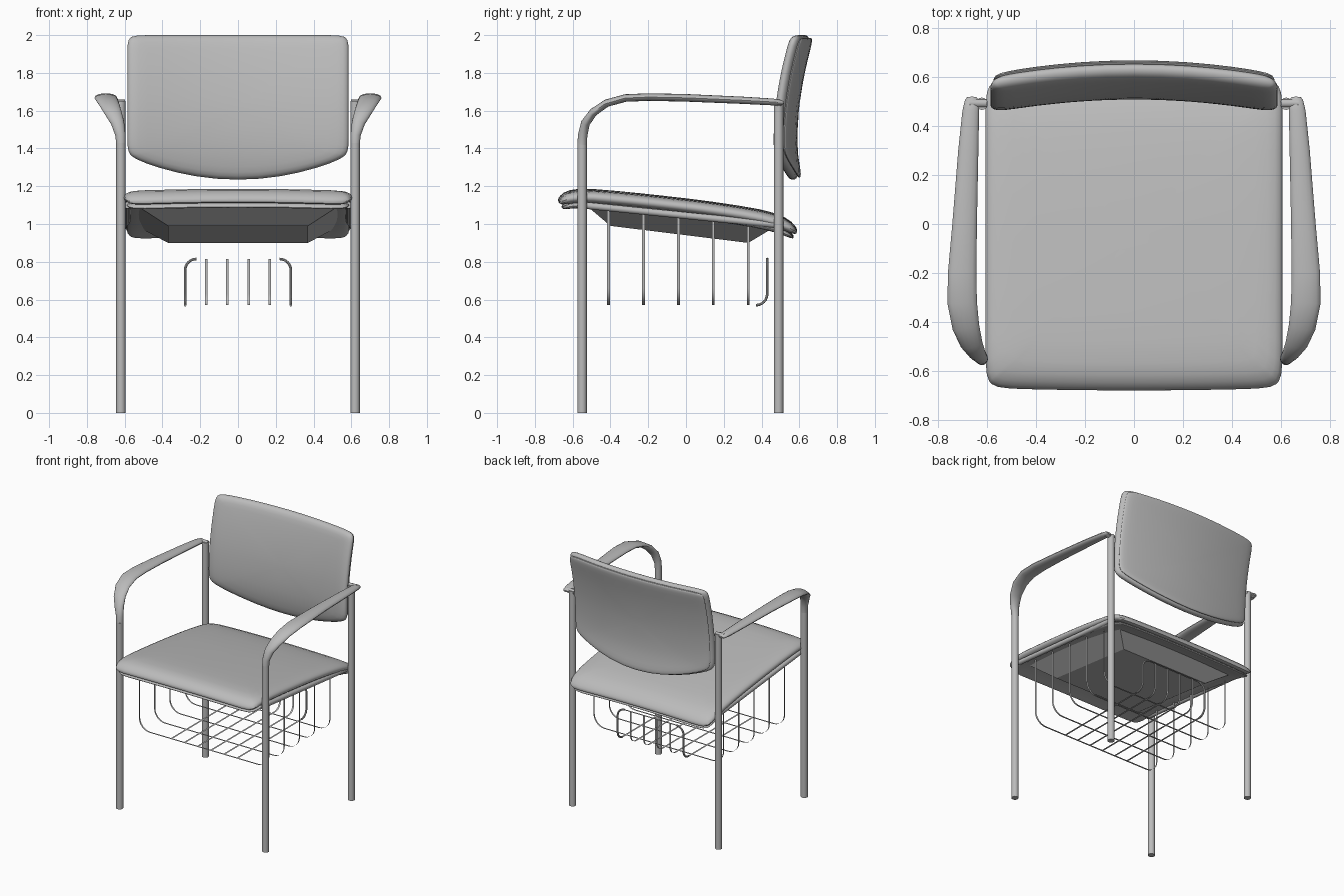
import bpy, math
from mathutils import Vector

cube = bpy.data.objects.get("Cube")
if cube:
    bpy.data.objects.remove(cube, do_unlink=True)

grey = bpy.data.materials.new("light_grey")
grey.use_nodes = True
grey.diffuse_color = (0.5, 0.5, 0.5, 1)
grey.node_tree.nodes["Principled BSDF"].inputs["Base Color"].default_value = (0.5, 0.5, 0.5, 1)


def make(name, verts, faces, smooth=True):
    me = bpy.data.meshes.new(name)
    me.from_pydata([tuple(v) for v in verts], [], faces)
    me.materials.append(grey)
    ob = bpy.data.objects.new(name, me)
    bpy.context.scene.collection.objects.link(ob)
    if smooth:
        bpy.ops.object.select_all(action='DESELECT')
        ob.select_set(True)
        bpy.context.view_layer.objects.active = ob
        bpy.ops.object.shade_smooth_by_angle(angle=math.radians(40))
    return ob


def loft(name, rings):
    """Skin a list of equal rings and cap both ends."""
    n = len(rings[0])
    verts = [v for ring in rings for v in ring]
    faces = [(k * n + i, k * n + (i + 1) % n, (k + 1) * n + (i + 1) % n, (k + 1) * n + i)
             for k in range(len(rings) - 1) for i in range(n)]
    faces += [tuple(reversed(range(n))), tuple(range(len(verts) - n, len(verts)))]
    return make(name, verts, faces)


def tangent(pts, i):
    return (pts[min(i + 1, len(pts) - 1)] - pts[max(i - 1, 0)]).normalized()


def sweep(name, pts, sizes, n=16, side=Vector((1, 0, 0))):
    """Elliptical tube: sizes are (half width along side, half thickness)."""
    pts = [Vector(p) for p in pts]
    rings = []
    for i, p in enumerate(pts):
        t = tangent(pts, i)
        u = (side - t * side.dot(t)).normalized()
        w = t.cross(u)
        a, b = sizes[i]
        rings.append([p + u * a * math.cos(2 * math.pi * j / n) + w * b * math.sin(2 * math.pi * j / n)
                      for j in range(n)])
    return loft(name, rings)


def rod(name, p, q, r, side=Vector((1, 0, 0))):
    return sweep(name, [p, q], [(r, r)] * 2, side=side)


def strip(name, pts, width):
    """Flat band of wire, width is a half-width vector."""
    pts, w = [Vector(p) for p in pts], Vector(width)
    verts = [v for p in pts for v in (p - w, p + w)]
    return make(name, verts, [(2 * i, 2 * i + 1, 2 * i + 3, 2 * i + 2) for i in range(len(pts) - 1)])


def arc(r, steps=6):
    """Quarter turn from (0, r) to (r, 0), as offsets from the sharp corner."""
    return [(r - r * math.cos(a), r - r * math.sin(a))
            for a in (math.pi / 2 * i / steps for i in range(steps + 1))]


def interp(table, x):
    """Smooth interpolation through a short table."""
    for i in range(len(table) - 1):
        (x0, y0), (x1, y1) = table[i], table[i + 1]
        if x <= x1 or i == len(table) - 2:
            (xa, ya), (xb, yb) = table[max(i - 1, 0)], table[min(i + 2, len(table) - 1)]
            h, f = x1 - x0, (x - x0) / (x1 - x0)
            m0, m1 = (y1 - ya) / (x1 - xa) * h, (yb - y0) / (xb - x0) * h
            return (y0 * (2 * f**3 - 3 * f**2 + 1) + m0 * (f**3 - 2 * f**2 + f)
                    + y1 * (3 * f**2 - 2 * f**3) + m1 * (f**3 - f**2))


def pillow(name, place, half, n=16):
    """Rounded-square pad; place maps (s, t, height) to a point."""
    q = [math.sin(math.pi / 2 * (2 * i / n - 1)) for i in range(n)]
    outline = [(c, -1) for c in q] + [(1, c) for c in q] + [(-c, 1) for c in q] + [(-1, -c) for c in q]
    outline = [(a / (abs(a)**20 + abs(b)**20)**0.05, b / (abs(a)**20 + abs(b)**20)**0.05) for a, b in outline]
    radii = [0.1, 0.3, 0.5, 0.68, 0.82, 0.9, 0.95, 0.98, 0.995]
    path = [(r, -1) for r in radii] + [(1, 0)] + [(r, 1) for r in reversed(radii)]
    return loft(name, [[place(a * r, b * r, sign * half * math.sqrt(1 - r**20)) for a, b in outline]
                       for r, sign in path])


# seat: sloping pad with rolled front and rear, over a thin shell
SEAT = [(-0.68, 1.125), (-0.62, 1.147), (-0.5, 1.152), (0, 1.102), (0.3, 1.06),
        (0.45, 1.03), (0.53, 1.0), (0.59, 0.965)]


def seat_layer(width, length, drop):
    def place(s, t, h):
        y = -0.045 + length * t
        return Vector((width * s, y + 0.01 * s * s * (t < -0.8), interp(SEAT, y) + h - drop - 0.012 * s * s))
    return place


pillow("seat_cushion", seat_layer(0.605, 0.633, 0), 0.034)
pillow("seat_shell", seat_layer(0.59, 0.615, 0.042), 0.018)

# pan under the seat: tapered box with sloping floor
pan = [(-0.54, -0.53, 1.10), (0.54, -0.53, 1.10), (0.54, 0.48, 0.99), (-0.54, 0.48, 0.99),
       (-0.37, -0.40, 0.99), (0.37, -0.40, 0.99), (0.37, 0.33, 0.90), (-0.37, 0.33, 0.90)]
make("seat_pan", pan, [(0, 1, 2, 3), (7, 6, 5, 4)] +
     [(i, i + 4, (i + 1) % 4 + 4, (i + 1) % 4) for i in range(4)], smooth=False)

# backrest: curved pad with bowed lower edge, and a shell behind it
BACK = [(1.23, 0.575), (1.4, 0.55), (1.6, 0.557), (1.8, 0.588), (2.0, 0.637)]


def back_layer(width, top, bottom, shift):
    def place(s, t, h):
        low = bottom + 0.125 * s * s
        z = low + (top - low) * (t + 1) / 2
        return Vector((width * s, interp(BACK, z) + shift - h - 0.055 * s * s, z))
    return place


pillow("back_cushion", back_layer(0.585, 2.0, 1.235, -0.008), 0.034)
pillow("back_shell", back_layer(0.572, 1.985, 1.245, 0.027), 0.014)

# legs, side rails and armrests, mirrored left and right
ARM = [(0.62, -0.55, 1.42, 0.025, 0.025), (0.622, -0.547, 1.47, 0.027, 0.025),
       (0.637, -0.532, 1.535, 0.035, 0.024), (0.662, -0.49, 1.592, 0.046, 0.022),
       (0.685, -0.42, 1.64, 0.055, 0.02), (0.70, -0.32, 1.667, 0.06, 0.02),
       (0.70, -0.2, 1.672, 0.058, 0.02), (0.69, 0, 1.668, 0.05, 0.02),
       (0.675, 0.3, 1.655, 0.041, 0.019), (0.665, 0.46, 1.646, 0.034, 0.018),
       (0.66, 0.505, 1.643, 0.028, 0.014), (0.66, 0.518, 1.642, 0.018, 0.006)]
for m, side in ((1, "left"), (-1, "right")):
    rod("front_leg_" + side, (m * 0.62, -0.55, 0), (m * 0.62, -0.55, 1.43), 0.025)
    rod("back_leg_" + side, (m * 0.62, 0.49, 0), (m * 0.62, 0.49, 1.65), 0.025)
    rod("side_rail_" + side, (m * 0.585, -0.55, 1.10), (m * 0.585, 0.49, 0.995), 0.018)
    sweep("armrest_" + side, [(m * a[0], a[1], a[2]) for a in ARM], [a[3:] for a in ARM])
    rod("arm_joint_" + side, (m * 0.6, 0.492, 1.64), (m * 0.67, 0.492, 1.643), 0.018, Vector((0, 1, 0)))

# basket: hanging cross wires
W, FLOOR, R = 0.007, 0.57, 0.09
for k in range(5):
    y = -0.41 + 0.185 * k
    half = [(0.55, y, 1.1 - 0.1 * (y + 0.41))] + [(0.55 - a, y, FLOOR + b) for a, b in arc(R)[::1]]
    half = [half[0]] + sorted(half[1:], key=lambda p: -p[2])
    strip("basket_cross_wire_%d" % (k + 1), half + [(-x, yy, z) for x, yy, z in reversed(half)], (0, W, 0))

# basket: lengthwise wires that turn up at the back
turn = sorted(((0.43 - a, FLOOR + b) for a, b in arc(0.06)), key=lambda p: p[1])
for k in range(6):
    x = -0.28 + 0.112 * k
    tip = 0.75 if k in (0, 5) else 0.815
    path = [(x, -0.41, FLOOR)] + [(x, y, z) for y, z in turn] + [(x, 0.43, tip)]
    strip("basket_long_wire_%d" % (k + 1), path, (W, 0, 0))

# basket: rear hoop
for m, side in ((1, "left"), (-1, "right")):
    bend = sorted(((m * (0.28 - a), 0.43, 0.815 - b) for a, b in arc(0.06)), key=lambda p: p[2])
    path = [(m * 0.28, y, z) for y, z in turn] + bend
    sweep("basket_hoop_" + side, path, [(W, W)] * len(path), 8, Vector((0.7, 0.7, 0.1)))
strip("basket_top_wire", [(-0.22, 0.43, 0.815), (0.22, 0.43, 0.815)], (0, W, 0))
